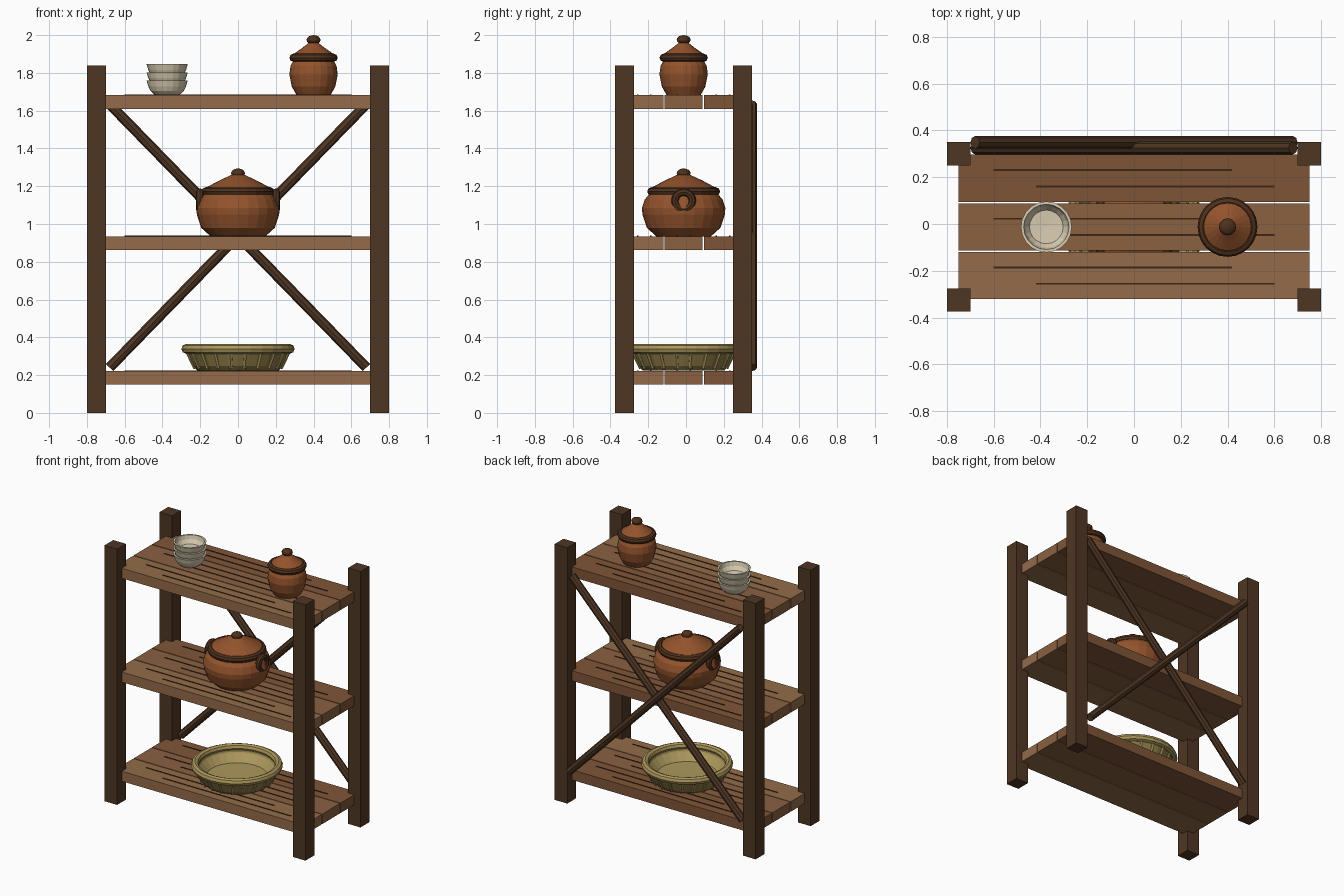
import bpy, bmesh
from math import pi, sin, cos
from mathutils import Vector

if "Cube" in bpy.data.objects:
    bpy.data.objects.remove(bpy.data.objects["Cube"])

CY = -0.0125  # depth centre of the frame


def mat(name, r, g, b):
    m = bpy.data.materials.new(name)
    m.diffuse_color = [(c / 255) ** 2.2 for c in (r, g, b)] + [1]
    m.use_nodes = True
    m.node_tree.nodes["Principled BSDF"].inputs["Base Color"].default_value = m.diffuse_color
    return m


DARK = mat("dark_wood", 80, 57, 40)
PLANKS = [mat("plank_%d" % i, *c) for i, c in
          enumerate([(146, 107, 75), (136, 97, 67), (126, 86, 58)])]
GRAIN = mat("grain", 62, 42, 28)
CLAY = mat("clay", 146, 84, 48)
GLAZE = mat("dark_clay", 80, 52, 34)
CREAM = mat("cream", 216, 204, 176)
STRAW = mat("straw", 170, 150, 92)
STRAW_DARK = mat("dark_straw", 138, 120, 70)


def finish(o, name, m):
    o.name = name
    o.data.materials.append(m)
    return o


def box(name, m, x0, x1, y0, y1, z0, z1):
    bpy.ops.mesh.primitive_cube_add(size=1, location=((x0 + x1) / 2, (y0 + y1) / 2, (z0 + z1) / 2))
    o = bpy.context.object
    o.scale = (x1 - x0, y1 - y0, z1 - z0)
    return finish(o, name, m)


def rod(name, m, a, b, r, n=8):
    a, b = Vector(a), Vector(b)
    bpy.ops.mesh.primitive_cylinder_add(vertices=n, radius=r, depth=(b - a).length, location=(a + b) / 2)
    o = bpy.context.object
    o.rotation_euler = (b - a).to_track_quat('Z', 'Y').to_euler()
    return finish(o, name, m)


def ring(name, m, loc, R, r, rot=(0, 0, 0), n=24, k=8):
    bpy.ops.mesh.primitive_torus_add(location=loc, rotation=rot, major_radius=R, minor_radius=r,
                                     major_segments=n, minor_segments=k)
    return finish(bpy.context.object, name, m)


def knob(name, m, loc, r, h):
    bpy.ops.mesh.primitive_uv_sphere_add(segments=12, ring_count=8, radius=1, location=loc)
    bpy.context.object.scale = (r, r, h)
    return finish(bpy.context.object, name, m)


def lathe(name, m, x, z, profile, n=20):
    # revolve (radius, height) points; radius 0 closes to the axis
    bm = bmesh.new()
    vs = [bm.verts.new((r, 0, h)) for r, h in profile]
    es = [bm.edges.new(p) for p in zip(vs, vs[1:])]
    bmesh.ops.spin(bm, geom=vs + es, cent=(0, 0, 0), axis=(0, 0, 1), angle=2 * pi, steps=n)
    bmesh.ops.remove_doubles(bm, verts=bm.verts, dist=1e-5)
    bmesh.ops.recalc_face_normals(bm, faces=bm.faces)
    me = bpy.data.meshes.new(name)
    bm.to_mesh(me)
    bm.free()
    o = bpy.data.objects.new(name, me)
    bpy.context.collection.objects.link(o)
    o.location = (x, CY, z)
    return finish(o, name, m)


# corner posts
for sx in (-0.75, 0.75):
    for sy in (-0.3125, 0.3125):
        y = CY + sy
        box("post", DARK, sx - 0.05, sx + 0.05, y - 0.05, y + 0.05, 0, 1.84)

# shelves: three planks each with two grain lines
for top in (0.222, 0.935, 1.682):
    for i in range(3):
        y = CY + (i - 1) * 0.208
        box("shelf_plank", PLANKS[i], -0.75, 0.75, y - 0.101, y + 0.101, top - 0.072, top)
        for x, dy in ((-0.09, 0.035), (0.09, -0.035)):
            box("grain_line", GRAIN, x - 0.51, x + 0.51, y + dy - 0.004, y + dy + 0.004,
                top - 0.002, top + 0.003)

# crossed back braces
for s, y in ((1, 0.325), (-1, 0.349)):
    rod("back_brace", DARK, (-0.68 * s, y, 0.24), (0.68 * s, y, 1.635), 0.027)

# lidded jar on the top shelf
lathe("jar_body", CLAY, 0.4, 1.682, [(0, 0), (0.09, 0), (0.115, 0.045), (0.128, 0.11),
                                      (0.122, 0.155), (0.105, 0.185), (0.1, 0.2), (0, 0.2)])
ring("jar_rim", GLAZE, (0.4, CY, 1.88), 0.106, 0.022)
lathe("jar_lid", CLAY, 0.4, 1.682, [(0, 0.2), (0.112, 0.2), (0.1, 0.222), (0.06, 0.25), (0.022, 0.28), (0, 0.28)])
knob("jar_knob", GLAZE, (0.4, CY, 1.975), 0.037, 0.025)

# cooking pot on the middle shelf
lathe("pot_body", CLAY, 0, 0.935, [(0, 0), (0.145, 0), (0.195, 0.045), (0.218, 0.115), (0.221, 0.15),
                                    (0.206, 0.195), (0.18, 0.225), (0, 0.225)], 24)
ring("pot_rim", GLAZE, (0, CY, 1.172), 0.17, 0.023)
lathe("pot_lid", CLAY, 0, 0.935, [(0, 0.235), (0.175, 0.235), (0.165, 0.26), (0.1, 0.295),
                                   (0.035, 0.325), (0, 0.325)], 24)
knob("pot_knob", GLAZE, (0, CY, 1.268), 0.037, 0.026)
for s in (-1, 1):
    ring("pot_handle", GLAZE, (s * 0.202, CY, 1.123), 0.046, 0.02, (0, pi / 2, 0), 16)

# stacked bowls
for i in range(3):
    lathe("bowl", CREAM, -0.375, 1.684 + i * 0.043,
          [(0, 0), (0.066, 0), (0.088, 0.02), (0.1, 0.045), (0.109, 0.076), (0.097, 0.076),
           (0.09, 0.048), (0.072, 0.022), (0, 0.018)])

# ribbed basket on the bottom shelf
lathe("basket_body", STRAW_DARK, 0, 0.222, [(0, 0.002), (0.215, 0.002), (0.238, 0.025), (0.27, 0.1), (0.285, 0.125),
                                        (0.262, 0.125), (0.245, 0.085), (0.2, 0.035), (0, 0.03)], 28)
lathe("basket_lining", STRAW, 0, 0.222, [(0.27, 0.128), (0.244, 0.086), (0.199, 0.037), (0, 0.032)], 28)
ring("basket_rim", STRAW, (0, CY, 0.339), 0.274, 0.026, n=28)
for i in range(20):
    a = 2 * pi * (i + 0.5) / 20
    c, s = cos(a), sin(a)
    rod("basket_rib", STRAW, (0.228 * c, CY + 0.228 * s, 0.236), (0.272 * c, CY + 0.272 * s, 0.325), 0.011, 6)
